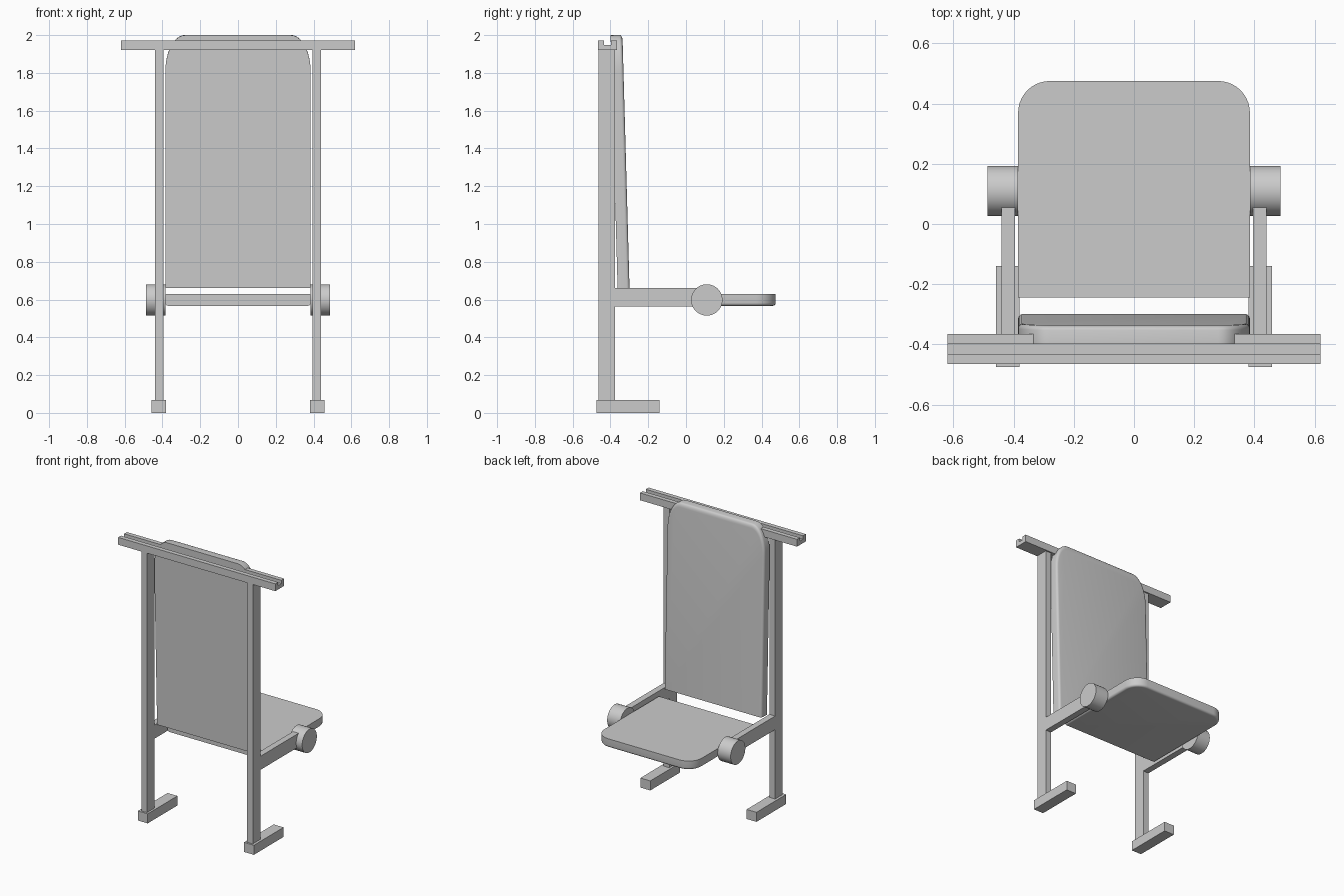
import bpy, bmesh, math
from mathutils import Matrix

if "Cube" in bpy.data.objects:
    bpy.data.objects.remove(bpy.data.objects["Cube"])


def make_object(name, bm, smooth=False):
    bmesh.ops.recalc_face_normals(bm, faces=bm.faces)
    mesh = bpy.data.meshes.new(name)
    bm.to_mesh(mesh)
    bm.free()
    ob = bpy.data.objects.new(name, mesh)
    bpy.context.collection.objects.link(ob)
    if smooth:
        bpy.ops.object.select_all(action='DESELECT')
        ob.select_set(True)
        bpy.context.view_layer.objects.active = ob
        bpy.ops.object.shade_smooth_by_angle(angle=math.radians(35))
    return ob


def mirror_x(ob):
    ob.modifiers.new("mirror", 'MIRROR').use_axis[0] = True


def box_pair(name, x0, x1, y0, y1, z0, z1):
    bm = bmesh.new()
    m = (Matrix.Translation(((x0 + x1) / 2, (y0 + y1) / 2, (z0 + z1) / 2))
         @ Matrix.Diagonal((x1 - x0, y1 - y0, z1 - z0, 1)))
    bmesh.ops.create_cube(bm, size=1, matrix=m)
    mirror_x(make_object(name, bm))


def loft(bm, loops):
    rings = [[bm.verts.new(p) for p in loop] for loop in loops]
    for a, b in zip(rings, rings[1:]):
        for i in range(len(a)):
            j = (i + 1) % len(a)
            bm.faces.new((a[i], a[j], b[j], b[i]))
    bm.faces.new(rings[0])
    bm.faces.new(rings[-1])


# Cushion panel: square rear, rounded far corners, softened lower rim
def panel(name, matrix, w=0.385, length=0.72, radius=0.105, thick=0.063, rim=0.016):
    def outline(inset, z):
        r, hw, ln = radius - inset, w - inset, length - inset
        pts = [(-hw, 0, z), (hw, 0, z)]
        for cx, start in ((hw - r, 0), (r - hw, 90)):
            for k in range(11):
                a = math.radians(start + 9 * k)
                pts.append((cx + r * math.cos(a), ln - r + r * math.sin(a), z))
        return pts

    loops = [outline(0, 0)]
    for k in range(5):
        a = math.radians(22.5 * k)
        loops.append(outline(rim * (1 - math.cos(a)), -thick + rim * (1 - math.sin(a))))
    bm = bmesh.new()
    loft(bm, loops)
    bm.transform(matrix)
    make_object(name, bm, smooth=True)


# Seat, and backrest as the same panel stretched and stood upright
panel("seat", Matrix.Translation((0, -0.245, 0.63)))
panel("backrest", Matrix.Translation((0, -0.362, 0.66))
      @ Matrix.Rotation(math.radians(91.6), 4, 'X')
      @ Matrix.Diagonal((1, 1.34 / 0.72, 1, 1)))

# Frame: feet, posts and seat arms
box_pair("foot", 0.38, 0.458, -0.475, -0.14, 0, 0.068)
box_pair("post", 0.395, 0.44, -0.462, -0.376, 0.068, 1.92)
box_pair("seat_arm", 0.395, 0.44, -0.376, 0.11, 0.563, 0.66)

# Round pivot at the end of each arm
bm = bmesh.new()
bmesh.ops.create_cone(bm, cap_ends=True, segments=48, radius1=0.083, radius2=0.083, depth=0.102,
                      matrix=Matrix.Translation((0.436, 0.11, 0.598))
                      @ Matrix.Rotation(math.pi / 2, 4, 'Y'))
mirror_x(make_object("pivot", bm, smooth=True))

# Grooved top rail
profile = [(-0.465, 1.92), (-0.366, 1.92), (-0.366, 1.972), (-0.398, 1.972),
           (-0.398, 1.948), (-0.433, 1.948), (-0.433, 1.972), (-0.465, 1.972)]
bm = bmesh.new()
loft(bm, [[(x, y, z) for y, z in profile] for x in (-0.62, 0.62)])
make_object("top_rail", bm)
